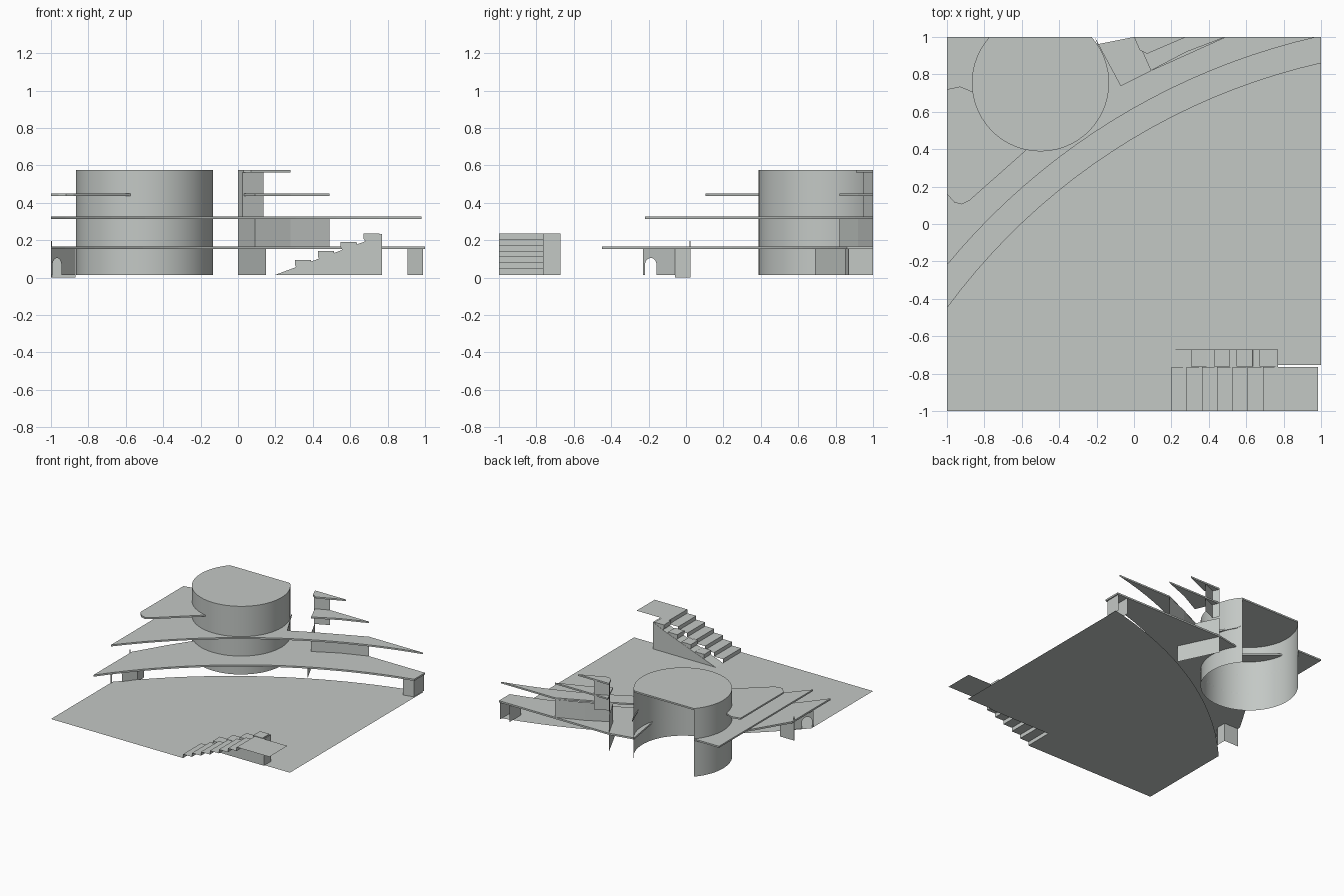
import bpy, bmesh, math
from mathutils import Vector

cube = bpy.data.objects.get("Cube")
if cube:
    bpy.data.objects.remove(cube)

mat = bpy.data.materials.new("pale_concrete")
mat.use_nodes = True
GREY = (0.55, 0.58, 0.56, 1)
mat.diffuse_color = GREY
mat.node_tree.nodes["Principled BSDF"].inputs["Base Color"].default_value = GREY


def finish(name, bm):
    me = bpy.data.meshes.new(name)
    bmesh.ops.recalc_face_normals(bm, faces=bm.faces)
    bm.to_mesh(me)
    bm.free()
    me.materials.append(mat)
    ob = bpy.data.objects.new(name, me)
    bpy.context.collection.objects.link(ob)
    return ob


def slab(name, pts, z0, z1=None):
    """Flat outline, extruded upward when z1 is given."""
    bm = bmesh.new()
    face = bm.faces.new([bm.verts.new((x, y, z0)) for x, y in pts])
    if z1 is None:
        if face.normal.z < 0:
            face.normal_flip()
    else:
        out = bmesh.ops.extrude_face_region(bm, geom=[face])
        bmesh.ops.translate(bm, vec=(0, 0, z1 - z0),
                            verts=[v for v in out["geom"] if isinstance(v, bmesh.types.BMVert)])
    return finish(name, bm)


def sheet(name, path, z0, z1):
    """Upright wall without thickness along a plan path."""
    bm = bmesh.new()
    cols = [(bm.verts.new((x, y, z0)), bm.verts.new((x, y, z1))) for x, y in path]
    for a, b in zip(cols, cols[1:]):
        bm.faces.new((a[0], b[0], b[1], a[1]))
    return finish(name, bm)


def side_profile(name, pts, y0, y1):
    """Outline in x and z, extruded along y."""
    bm = bmesh.new()
    face = bm.faces.new([bm.verts.new((x, y0, z)) for x, z in pts])
    out = bmesh.ops.extrude_face_region(bm, geom=[face])
    bmesh.ops.translate(bm, vec=(0, y1 - y0, 0),
                        verts=[v for v in out["geom"] if isinstance(v, bmesh.types.BMVert)])
    return finish(name, bm)


def arc(a, b, c, n=20):
    """Circle arc from a through b to c."""
    (ax, ay), (bx, by), (cx, cy) = a, b, c
    d = 2 * (ax * (by - cy) + bx * (cy - ay) + cx * (ay - by))
    sa, sb, sc = ax * ax + ay * ay, bx * bx + by * by, cx * cx + cy * cy
    ux = (sa * (by - cy) + sb * (cy - ay) + sc * (ay - by)) / d
    uy = (sa * (cx - bx) + sb * (ax - cx) + sc * (bx - ax)) / d
    r = math.hypot(ax - ux, ay - uy)
    t0, t1 = math.atan2(ay - uy, ax - ux), math.atan2(cy - uy, cx - ux)
    if t1 - t0 > math.pi:
        t1 -= 2 * math.pi
    if t0 - t1 > math.pi:
        t1 += 2 * math.pi
    return [(ux + r * math.cos(t0 + (t1 - t0) * i / n),
             uy + r * math.sin(t0 + (t1 - t0) * i / n)) for i in range(n + 1)]


# Drum tower, cut flat and open at the back
CX, CY, R = -0.5, 0.755, 0.367
cut = math.asin((1 - CY) / R)
sweep = math.pi + 2 * cut
drum = [(CX + R * math.cos(math.pi - cut + sweep * i / 40),
         CY + R * math.sin(math.pi - cut + sweep * i / 40)) for i in range(41)]
wall = sheet("drum_wall", drum, 0.015, 0.575)
wall.data.shade_smooth()
slab("drum_roof", drum, 0.562, 0.575)
front_drum = drum[4:34]

# Ground, open below the stairs and behind the curved frontage
slab("ground", [(-1, -1), (0.2, -1), (0.2, -0.755), (1, -0.755)]
     + arc((1, 0.98), (0, 0.6), (-1, -0.2)), 0.015)

# Curved terraces
slab("lower_deck", arc((-1, -0.45), (0, 0.46), (1, 0.86)) + [(1, 1), (0, 1), (-0.2, 0.96)]
     + drum[14:32][::-1] + [(-0.85, 0.3), (-1, 0.05)], 0.152, 0.166)
slab("middle_deck", arc((-1, -0.22), (0, 0.62), (0.98, 1)) + [(0.49, 1), (0.09, 0.82), (-0.07, 0.74)]
     + [(-0.21, 1)] + drum[:36][::-1] + [(-0.78, 1), (-1, 1)], 0.313, 0.326)
slab("upper_left_deck", [(-1, 0.16), (-0.96, 0.115), (-0.92, 0.105), (-0.88, 0.125), (-0.57, 0.4)]
     + [(-0.6, 0.5), (-0.84, 0.7), (-0.87, 0.71), (-0.93, 0.735), (-1, 0.72)], 0.437, 0.45)
slab("upper_right_deck", [(0.01, 1)] + [(0.09, 0.82)] + [(0.28, 0.92), (0.49, 1)], 0.437, 0.45)
slab("top_right_deck", [(0, 1), (0.03, 0.93), (0.07, 0.91), (0.28, 1)], 0.562, 0.575)

# Walls carrying the right terraces
sheet("ground_floor_wall", [(0, 1), (0.15, 0.69)], 0.015, 0.152)
sheet("middle_floor_wall", [(0, 1), (0.09, 0.82), (0.28, 0.92), (0.49, 1)], 0.166, 0.313)
sheet("upper_floor_wall", [(0, 1), (0.025, 0.95), (0.135, 1)], 0.326, 0.562)
sheet("end_wall", [(0.905, 1), (0.905, 0.85), (0.99, 0.87), (0.99, 1)], 0.015, 0.152)

# Small arched gatehouse below the left end
a, b = Vector((-1, -0.23)), Vector((-0.87, -0.06))
bm = bmesh.new()
outline = [(0, 0.015), (0.06, 0.015)]
outline += [(0.245 - 0.185 * math.cos(math.pi * i / 10), 0.065 + 0.04 * math.sin(math.pi * i / 10))
            for i in range(11)]
outline += [(0.43, 0.015), (1, 0.015), (1, 0.152), (0, 0.152)]
bm.faces.new([bm.verts.new((*a.lerp(b, t), z)) for t, z in outline])
finish("arched_wall", bm)
sheet("gatehouse_back", [(-0.87, -0.06), (-0.87, 0.025), (-1, 0.025)], 0, 0.152)
sheet("gatehouse_post", [(-1, 0.02), (-0.995, 0.025)], 0, 0.195)

# Stairs, landing and side wall
STEPS, X0, X1, Z0, Z1 = 7, 0.2, 0.77, 0.015, 0.235
bm = bmesh.new()
path = []
for i in range(STEPS):
    x = X0 + (X1 - X0) * i / STEPS
    path += [(x, Z0 + (Z1 - Z0) * i / STEPS), (x, Z0 + (Z1 - Z0) * (i + 1) / STEPS)]
path.append((0.985, Z1))
rows = [(bm.verts.new((x, -1, z)), bm.verts.new((x, -0.765, z))) for x, z in path]
for p, q in zip(rows, rows[1:]):
    bm.faces.new((p[0], q[0], q[1], p[1]))
finish("stairs", bm)
side_profile("stair_side_wall", [(0.2, 0.015), (0.77, 0.015), (0.77, 0.235), (0.67, 0.19)], -0.765, -0.67)

# Stepped planters beside the stairs
for i in range(4):
    x, z = 0.305 + 0.122 * i, 0.035 + 0.048 * i
    side_profile(f"planter_{i + 1}", [(x + 0.02, z), (x + 0.07, z), (x + 0.09, z + 0.03), (x + 0.085, z + 0.058),
                                      (x, z + 0.058), (x, z + 0.03)], -0.762, -0.672)
